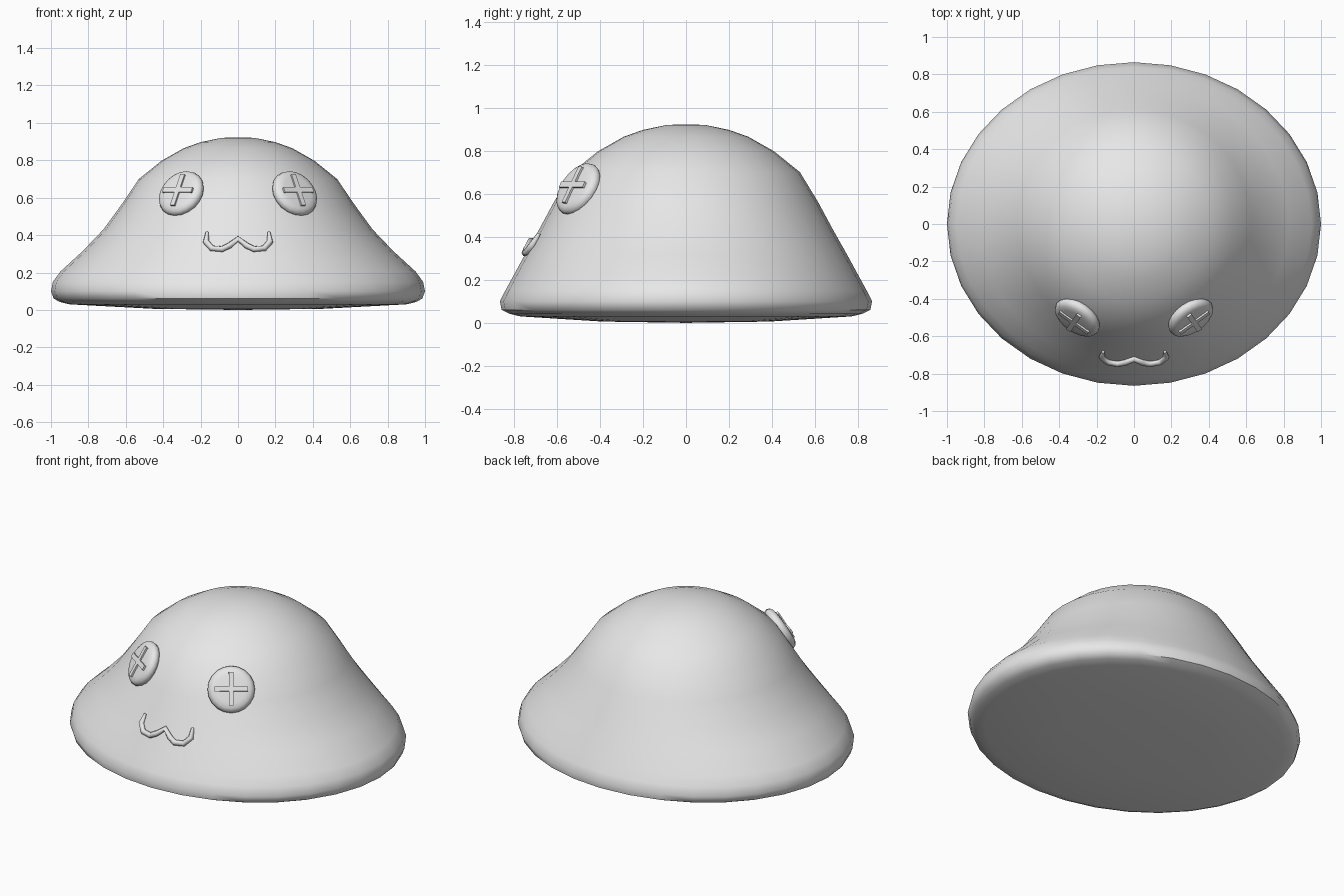
import bpy, bmesh, math
from mathutils import Matrix, Vector

cube = bpy.data.objects.get("Cube")
if cube:
    bpy.data.objects.remove(cube, do_unlink=True)

grey = bpy.data.materials.new("light grey")
grey.use_nodes = True
grey.diffuse_color = (0.8, 0.8, 0.8, 1)
grey.node_tree.nodes["Principled BSDF"].inputs["Base Color"].default_value = (0.8, 0.8, 0.8, 1)


def finish(name, bm, matrix=Matrix(), angle=50):
    bmesh.ops.recalc_face_normals(bm, faces=bm.faces[:])
    mesh = bpy.data.meshes.new(name)
    bm.to_mesh(mesh)
    bm.free()
    mesh.materials.append(grey)
    ob = bpy.data.objects.new(name, mesh)
    bpy.context.collection.objects.link(ob)
    ob.matrix_world = matrix
    bpy.ops.object.select_all(action="DESELECT")
    ob.select_set(True)
    bpy.context.view_layer.objects.active = ob
    bpy.ops.object.shade_smooth_by_angle(angle=math.radians(angle))
    return ob


def loft(rings, top, bottom, segments):
    """Elliptical rings (half width, half depth, height) closed by two poles."""
    bm = bmesh.new()
    loops = []
    for rx, ry, z in rings:
        angles = [math.tau * i / segments for i in range(segments)]
        loops.append([bm.verts.new((rx * math.cos(a), ry * math.sin(a), z)) for a in angles])
    poles = bm.verts.new((0, 0, top)), bm.verts.new((0, 0, bottom))
    for i in range(segments):
        j = (i + 1) % segments
        for a, b in zip(loops, loops[1:]):
            bm.faces.new((a[i], a[j], b[j], b[i]))
        bm.faces.new((poles[0], loops[0][i], loops[0][j]))
        bm.faces.new((poles[1], loops[-1][j], loops[-1][i]))
    return bm


# Body: round crown flaring to a wide oval brim
BODY = [(.09, .09, .92), (.20, .20, .897), (.29, .29, .865), (.41, .41, .797),
        (.53, .53, .70), (.625, .615, .56), (.72, .685, .43), (.83, .75, .315),
        (.95, .81, .205), (.99, .84, .15), (1.0, .865, .10), (.985, .857, .06),
        (.95, .82, .042), (.90, .77, .03), (.45, .39, .006)]
finish("body", loft(BODY, .923, 0, 32))


def front_y(x, z):
    """Depth of the body's front surface."""
    for (a1, b1, z1), (a2, b2, z2) in zip(BODY, BODY[1:]):
        if z2 <= z <= z1:
            t = (z1 - z) / (z1 - z2)
            a, b = a1 + t * (a2 - a1), b1 + t * (b2 - b1)
            return -b * math.sqrt(1 - (x / a) ** 2)


# Button eyes with raised crosses
BUTTON = [(.085, .085, .034), (.112, .112, .029), (.128, .128, .018), (.135, .135, 0),
          (.128, .128, -.018), (.11, .11, -.03)]
for side, s in (("left", 1), ("right", -1)):
    n = Vector((s * .5, -.71, .5)).normalized()
    up = (Vector((0, 0, 1)) - n * n.z).normalized()
    frame = Matrix((up.cross(n), up, n)).transposed().to_4x4()
    frame.translation = (s * .303, -.50, .622)
    finish(side + "_eye", loft(BUTTON, .035, -.035, 20), frame)
    bm = bmesh.new()
    for size in ((.19, .028, .02), (.028, .19, .02)):
        bmesh.ops.create_cube(bm, size=1, matrix=Matrix.Translation((0, 0, .034))
                              @ Matrix.Diagonal((*size, 1)))
    finish(side + "_eye_cross", bm, frame, 30)

# Mouth: a wavy tube lying on the body
half = [(.165, .415, .5), (.172, .365, 1), (.14, .33, 1), (.085, .325, 1), (.045, .345, 1)]
path = [(-x, z, r) for x, z, r in half] + [(0, .38, 1)] + half[::-1]
curve = bpy.data.curves.new("mouth", "CURVE")
curve.dimensions = "3D"
curve.bevel_depth = .017
curve.bevel_resolution = 1
curve.use_fill_caps = True
spline = curve.splines.new("POLY")
spline.points.add(len(path) - 1)
for p, (x, z, r) in zip(spline.points, path):
    p.co = (x, front_y(x, z) - .008, z, 1)
    p.radius = r
spline.use_smooth = True
curve.materials.append(grey)
mouth = bpy.data.objects.new("mouth", curve)
bpy.context.collection.objects.link(mouth)
